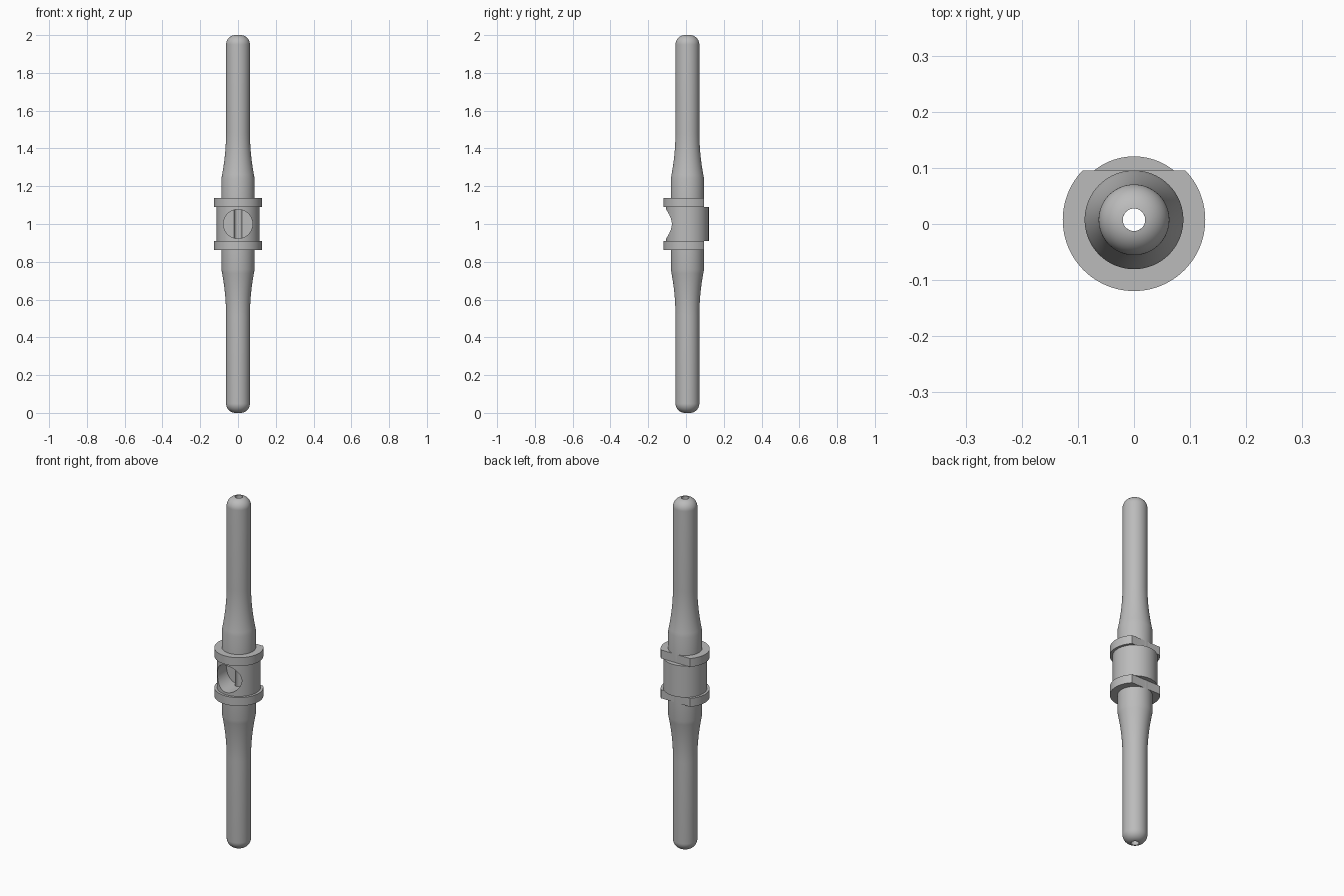
import bpy, bmesh, math
from mathutils import Matrix

if "Cube" in bpy.data.objects:
    bpy.data.objects.remove(bpy.data.objects["Cube"], do_unlink=True)

AXIS_Y = 0.0075     # the turned axis sits slightly behind the origin
MID = 1.0
BORE, ROD, SHOULDER, BODY, FLANGE = 0.02, 0.063, 0.088, 0.113, 0.127
FLAT = 0.0875       # distance of the flange flat from the axis
SEGMENTS = 96

grey = bpy.data.materials.new("plain grey")
grey.use_nodes = True
grey.diffuse_color = (0.5, 0.5, 0.5, 1)
grey.node_tree.nodes["Principled BSDF"].inputs["Base Color"].default_value = (0.5, 0.5, 0.5, 1)


def add_object(name, bm):
    mesh = bpy.data.meshes.new(name)
    bmesh.ops.recalc_face_normals(bm, faces=bm.faces)
    bm.to_mesh(mesh)
    bm.free()
    mesh.materials.append(grey)
    obj = bpy.data.objects.new(name, mesh)
    bpy.context.collection.objects.link(obj)
    return obj


def lathe(profile):
    """Revolve a closed (radius, height) loop around the model axis."""
    bm = bmesh.new()
    rings = []
    for i in range(SEGMENTS):
        a = math.tau * i / SEGMENTS
        rings.append([bm.verts.new((r * math.cos(a), AXIS_Y + r * math.sin(a), z))
                      for r, z in profile])
    n = len(profile)
    for i in range(SEGMENTS):
        p, q = rings[i], rings[(i + 1) % SEGMENTS]
        for j in range(n):
            k = (j + 1) % n
            bm.faces.new((p[j], q[j], q[k], p[k]))
    return bm


def smooth(obj):
    bpy.ops.object.select_all(action="DESELECT")
    obj.select_set(True)
    bpy.context.view_layer.objects.active = obj
    bpy.ops.object.shade_smooth_by_angle(angle=math.radians(25))


# Upper half outline, as heights above the middle: body, shoulder, taper, rounded tip
half = [(BODY, 0.09), (SHOULDER, 0.09), (SHOULDER, 0.24)]
for i in range(1, 13):
    t = 1 - i / 12
    half.append((ROD + (SHOULDER - ROD) * t * t, 0.24 + 0.25 * (1 - t)))
TIP = 0.05
for i in range(13):
    a = math.radians(82) * i / 12
    half.append((ROD - TIP + TIP * math.cos(a), 1 - TIP + TIP * math.sin(a)))
half.append((BORE, 1.0))
outline = [(r, MID + h) for r, h in half] + [(r, MID - h) for r, h in reversed(half)]
spindle = add_object("hollow_spindle", lathe(outline))

# Round side opening, cut from the front down to the axis
bm = bmesh.new()
depth = 0.3
bmesh.ops.create_cone(bm, cap_ends=True, segments=64, radius1=0.077, radius2=0.077, depth=depth,
                      matrix=Matrix.Translation((0, AXIS_Y - depth / 2, MID))
                      @ Matrix.Rotation(math.pi / 2, 4, "X"))
cutter = add_object("opening_cutter", bm)
cutter.hide_render = True
mod = spindle.modifiers.new("side opening", "BOOLEAN")
mod.operation = "DIFFERENCE"
mod.solver = "EXACT"
mod.object = cutter
bpy.context.view_layer.objects.active = spindle
bpy.ops.object.modifier_apply(modifier=mod.name)
bpy.data.objects.remove(cutter, do_unlink=True)
smooth(spindle)

# Two flanges, each with a flat across the back
for name, low, high in (("upper_flange", 0.09, 0.138), ("lower_flange", -0.138, -0.09)):
    bm = lathe([(0.08, MID + low), (FLANGE, MID + low), (FLANGE, MID + high), (0.08, MID + high)])
    cut = bmesh.ops.bisect_plane(bm, geom=bm.verts[:] + bm.edges[:] + bm.faces[:],
                                 plane_co=(0, AXIS_Y + FLAT, 0), plane_no=(0, 1, 0),
                                 clear_outer=True)
    bmesh.ops.holes_fill(bm, edges=[e for e in bm.edges if e.is_boundary], sides=0)
    smooth(add_object(name, bm))
